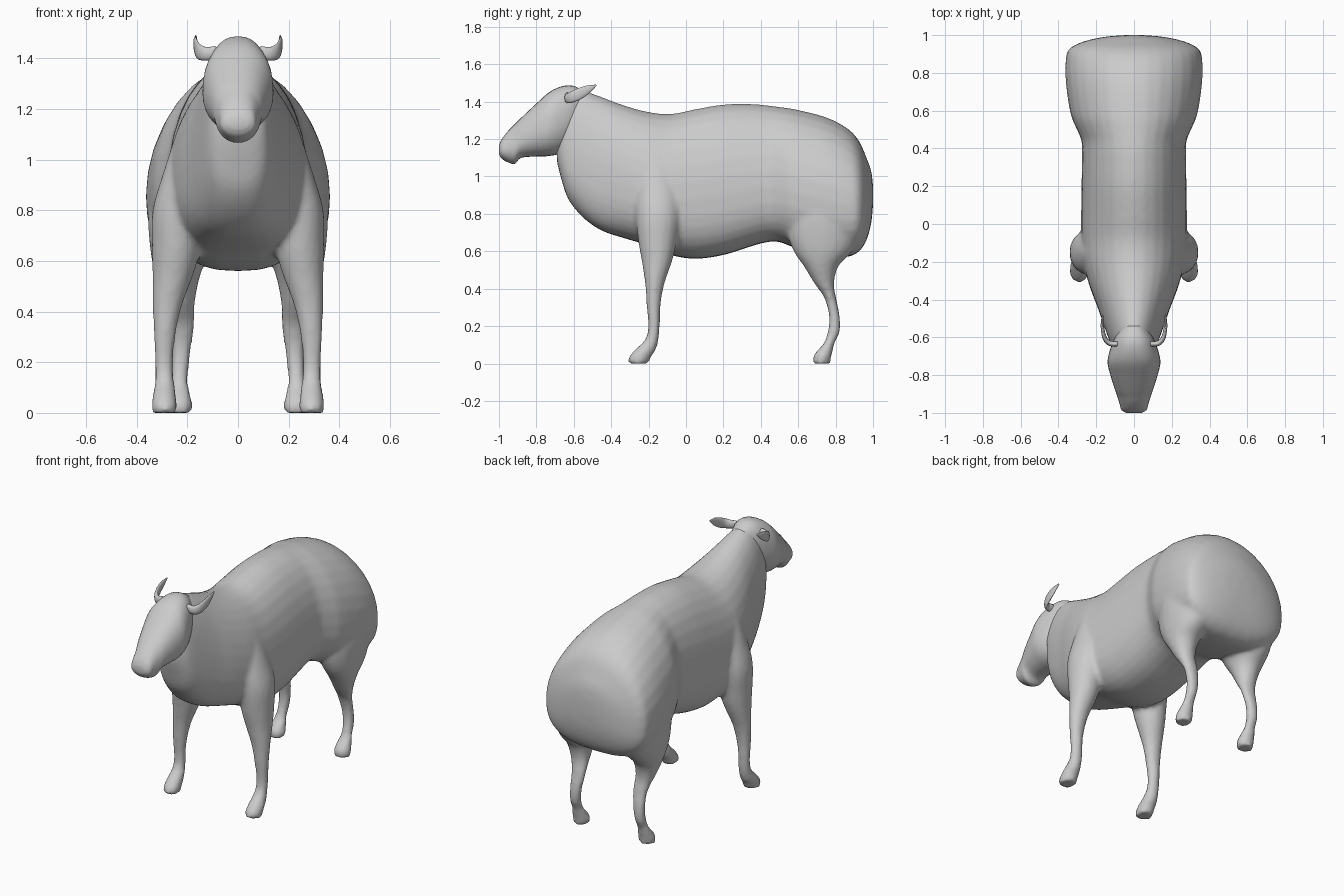
import bpy, bmesh
from math import sin, cos, tau
from mathutils import Vector

cube = bpy.data.objects.get("Cube")
if cube:
    bpy.data.objects.remove(cube, do_unlink=True)

grey = bpy.data.materials.new("plain_grey")
grey.use_nodes = True
GREY = (0.6, 0.6, 0.6, 1.0)
grey.diffuse_color = GREY
grey.node_tree.nodes["Principled BSDF"].inputs["Base Color"].default_value = GREY


def spline(keys, steps=4):
    """Catmull-Rom resampling of a list of key tuples."""
    out = []
    for i in range(len(keys) - 1):
        a, b = keys[max(i - 1, 0)], keys[i]
        c, d = keys[i + 1], keys[min(i + 2, len(keys) - 1)]
        for s in range(steps):
            t = s / steps
            out.append([0.5 * (2 * q + (r - p) * t + (2 * p - 5 * q + 4 * r - u) * t * t
                               + (3 * q - p - 3 * r + u) * t ** 3)
                        for p, q, r, u in zip(a, b, c, d)])
    return out + [list(keys[-1])]


def power(v, e):
    return (1 if v > 0 else -1) * abs(v) ** e


def section(y, low, high, half, mid, upper, lower, n=32):
    """Upright cross-section, widest at the fraction mid of its height."""
    zm = low + (high - low) * mid
    ring = []
    for i in range(n):
        c, s = cos(tau * i / n), sin(tau * i / n)
        e, h = (upper, high - zm) if s > 0 else (lower, zm - low)
        ring.append(Vector((half * power(c, e), y, zm + h * power(s, e))))
    return ring


def oval(z, y0, y1, x0, x1, side, n=20):
    """Level cross-section of a leg."""
    return [Vector((side * ((x0 + x1) / 2 + (x1 - x0) / 2 * cos(tau * i / n)),
                    (y0 + y1) / 2 + (y1 - y0) / 2 * sin(tau * i / n), z))
            for i in range(n)]


def loft(bm, rings):
    rows = [[bm.verts.new(p) for p in ring] for ring in rings]
    n = len(rows[0])
    faces = [bm.faces.new(rows[0]), bm.faces.new(rows[-1][::-1])]
    for a, b in zip(rows, rows[1:]):
        for i in range(n):
            j = (i + 1) % n
            faces.append(bm.faces.new((a[j], a[i], b[i], b[j])))
    bmesh.ops.recalc_face_normals(bm, faces=faces)


def finish(bm, name):
    mesh = bpy.data.meshes.new(name)
    bm.to_mesh(mesh)
    bm.free()
    mesh.materials.append(grey)
    mesh.shade_smooth()
    ob = bpy.data.objects.new(name, mesh)
    bpy.context.collection.objects.link(ob)
    return ob


# Torso and neck: y, underside, back, half width
torso = [
    (-.69, 1.08, 1.30, .06), (-.67, 1.0, 1.42, .10), (-.63, .88, 1.465, .125),
    (-.55, .78, 1.46, .155), (-.45, .71, 1.425, .19), (-.33, .67, 1.38, .235),
    (-.2, .63, 1.345, .27), (-.08, .58, 1.335, .28), (.05, .56, 1.36, .28),
    (.2, .58, 1.385, .278), (.36, .63, 1.387, .275), (.44, .65, 1.38, .278),
    (.5, .65, 1.372, .302), (.58, .62, 1.36, .335), (.74, .58, 1.32, .36),
    (.86, .57, 1.26, .362), (.925, .6, 1.19, .345), (.965, .66, 1.1, .27),
    (.99, .75, 1.03, .16), (1.0, .85, .95, .05)]

# Legs: z, front, back, inner and outer edge
front_leg = [
    (1.12, -.24, -.08, .08, .24), (.95, -.265, -.04, .12, .295),
    (.8, -.27, -.03, .14, .338), (.65, -.255, -.05, .15, .34),
    (.55, -.237, -.073, .175, .338), (.42, -.218, -.117, .222, .337),
    (.3, -.21, -.137, .247, .333), (.2, -.203, -.14, .255, .328),
    (.13, -.218, -.146, .252, .328), (.07, -.277, -.163, .245, .337),
    (.03, -.308, -.19, .24, .34), (0, -.308, -.198, .243, .338)]
hind_leg = [
    (1.0, .62, .88, .1, .34), (.8, .55, .93, .09, .355), (.7, .54, .94, .1, .352),
    (.6, .575, .89, .13, .34), (.52, .63, .815, .155, .32), (.43, .685, .792, .17, .29),
    (.35, .74, .803, .17, .268), (.25, .765, .823, .185, .262), (.17, .757, .823, .195, .263),
    (.11, .737, .795, .195, .268), (.06, .693, .783, .185, .28),
    (.03, .678, .775, .18, .283), (0, .678, .772, .183, .282)]

bm = bmesh.new()
loft(bm, [section(*k, .4, 1, .75) for k in spline(torso)])
for side in (-1, 1):
    for leg in (front_leg, hind_leg):
        loft(bm, [oval(*k, side) for k in spline(leg)])
body = finish(bm, "body_and_legs")

# Blend the legs into the torso
blend = body.modifiers.new("blend", 'REMESH')
blend.mode = 'VOXEL'
blend.voxel_size = .014
blend.use_smooth_shade = True
soften = body.modifiers.new("soften", 'SMOOTH')
soften.factor = .5
soften.iterations = 5

# Head: y, jaw, brow, half width
head = [
    (-1.0, 1.12, 1.165, .04), (-.985, 1.095, 1.2, .066), (-.95, 1.075, 1.245, .077),
    (-.915, 1.068, 1.28, .088), (-.88, 1.1, 1.315, .1), (-.8, 1.107, 1.39, .125),
    (-.73, 1.11, 1.452, .14), (-.66, 1.13, 1.483, .125), (-.6, 1.2, 1.484, .1),
    (-.54, 1.28, 1.455, .06)]
bm = bmesh.new()
loft(bm, [section(*k, .45, .85, .95) for k in spline(head)])
finish(bm, "head")

# Ears: centre, half height, half thickness, swept outward and back
ear = [
    (.085, -.635, 1.425, .025, .014), (.125, -.633, 1.418, .027, .014),
    (.152, -.61, 1.425, .03, .012), (.164, -.57, 1.443, .03, .01),
    (.168, -.525, 1.466, .022, .008), (.166, -.48, 1.488, .004, .003)]
for side, name in ((-1, "right_ear"), (1, "left_ear")):
    keys = spline(ear)
    rings = []
    for i, k in enumerate(keys):
        before, after = keys[max(i - 1, 0)], keys[min(i + 1, len(keys) - 1)]
        along = (Vector(after[:3]) - Vector(before[:3])).normalized()
        across = along.cross(Vector((0, 0, 1))).normalized()
        rise = across.cross(along)
        ring = [Vector(k[:3]) + rise * k[3] * sin(tau * j / 14)
                + across * k[4] * cos(tau * j / 14) for j in range(14)]
        rings.append([Vector((side * p.x, p.y, p.z)) for p in ring])
    bm = bmesh.new()
    loft(bm, rings)
    finish(bm, name)
